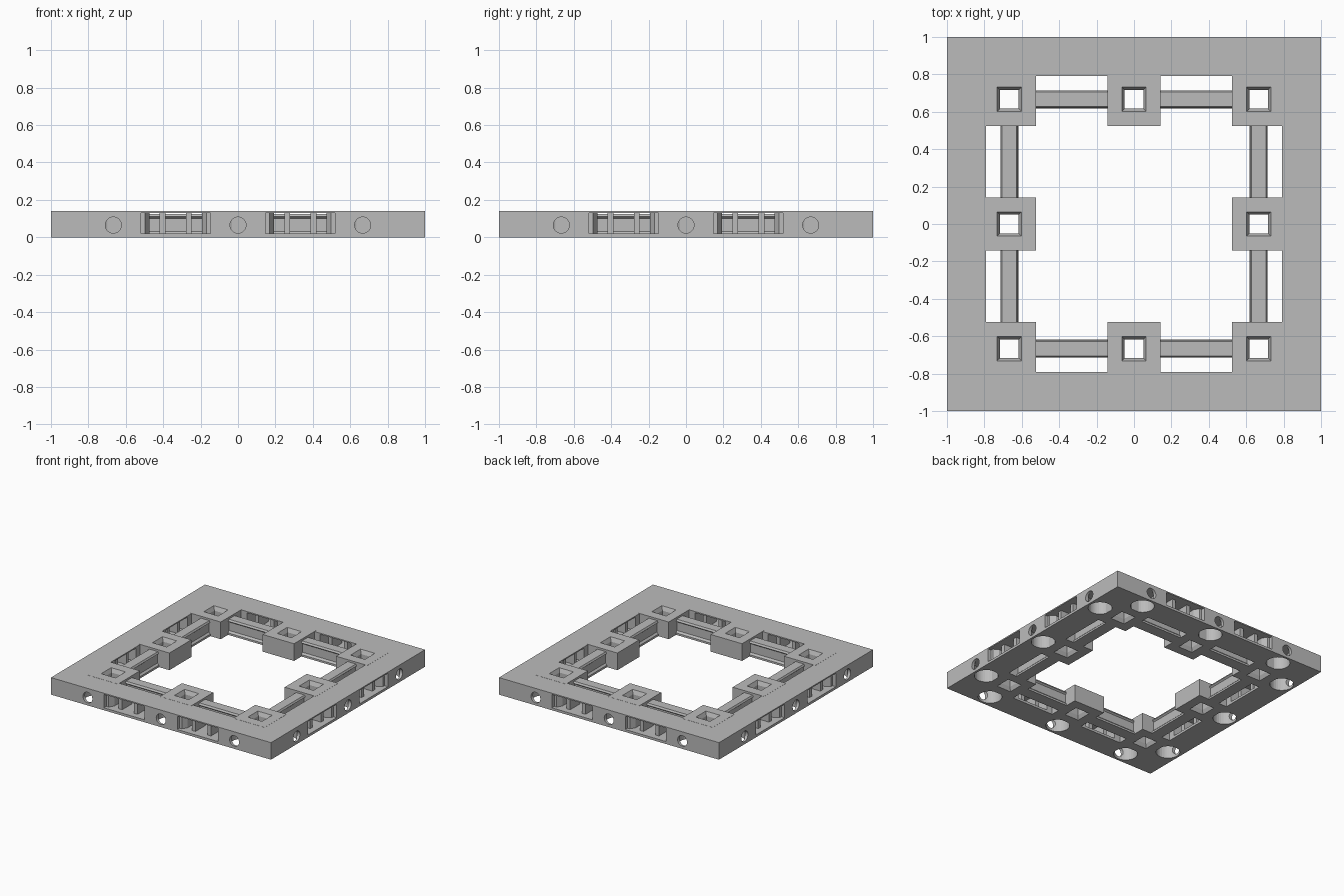
import bpy, bmesh, math
from mathutils import Matrix, Vector

cube = bpy.data.objects.get("Cube")
if cube:
    bpy.data.objects.remove(cube, do_unlink=True)

HEIGHT = 0.14
PITCH = 2 / 3            # spacing of the sockets and side holes
SLOT_X = PITCH / 2       # middle of each clip slot

grey = bpy.data.materials.new("stone_grey")
grey.use_nodes = True
colour = (0.5, 0.5, 0.5, 1)
grey.diffuse_color = colour
grey.node_tree.nodes["Principled BSDF"].inputs["Base Color"].default_value = colour


def finish(name, bm):
    bmesh.ops.recalc_face_normals(bm, faces=bm.faces)
    mesh = bpy.data.meshes.new(name)
    bm.to_mesh(mesh)
    bm.free()
    mesh.materials.append(grey)
    obj = bpy.data.objects.new(name, mesh)
    bpy.context.collection.objects.link(obj)
    return obj


def add_box(bm, lo, hi, turn=Matrix()):
    lo, hi = Vector(lo), Vector(hi)
    place = turn @ Matrix.Translation((lo + hi) / 2) @ Matrix.Diagonal((*(hi - lo), 1))
    bmesh.ops.create_cube(bm, size=1, matrix=place)


def add_prism(bm, points, offset, turn=Matrix()):
    face = bm.faces.new([bm.verts.new(turn @ Vector(p)) for p in points])
    out = bmesh.ops.extrude_face_region(bm, geom=[face])
    moved = [v for v in out["geom"] if isinstance(v, bmesh.types.BMVert)]
    bmesh.ops.translate(bm, verts=moved, vec=turn.to_3x3() @ Vector(offset))


def add_cylinder(bm, radius, depth, matrix):
    bmesh.ops.create_cone(bm, cap_ends=True, segments=32, radius1=radius,
                          radius2=radius, depth=depth, matrix=matrix)


def cut(obj, cutter):
    cutter.hide_render = True
    mod = obj.modifiers.new("cut", "BOOLEAN")
    mod.operation, mod.solver, mod.object = "DIFFERENCE", "EXACT", cutter
    bpy.context.view_layer.objects.active = obj
    bpy.ops.object.modifier_apply(modifier=mod.name)
    bpy.data.objects.remove(cutter, do_unlink=True)


SIDES = [Matrix.Rotation(i * math.pi / 2, 4, "Z") for i in range(4)]

# Square outer frame
bm = bmesh.new()
add_box(bm, (-1, -1, 0), (1, 1, HEIGHT))
frame = finish("outer_frame", bm)
bm = bmesh.new()
add_box(bm, (-0.79, -0.79, -0.1), (0.79, 0.79, 0.3))
cut(frame, finish("centre_cutter", bm))

# Round pockets underneath, side holes and clip slots
pockets, holes, slots = bmesh.new(), bmesh.new(), bmesh.new()
slot_half = [(0.185, -1.05), (0.185, -0.97), (0.165, -0.97), (0.14, -0.93), (0.14, -0.75)]
for turn in SIDES:
    for x in (-PITCH, 0, PITCH):
        add_cylinder(pockets, 0.09, 0.22, turn @ Matrix.Translation((x, -0.893, 0)))
        add_cylinder(holes, 0.043, 0.2,
                     turn @ Matrix.Translation((x, -1, 0.065)) @ Matrix.Rotation(math.pi / 2, 4, "X"))
    for x in (-SLOT_X, SLOT_X):
        outline = [(x + a, y, 0.02) for a, y in slot_half]
        outline += [(x - a, y, 0.02) for a, y in reversed(slot_half)]
        add_prism(slots, outline, (0, 0, 0.11), turn)
for name, cutter in (("pocket_cutter", pockets), ("hole_cutter", holes), ("slot_cutter", slots)):
    cut(frame, finish(name, cutter))

# Two small posts inside each clip slot
bm = bmesh.new()
for turn in SIDES:
    for x in (-SLOT_X, SLOT_X):
        for side in (-0.07, 0.07):
            add_box(bm, (x + side - 0.016, -0.95, 0.015), (x + side + 0.016, -0.82, 0.135), turn)
finish("slot_posts", bm)

# Rails joining the sockets
bm = bmesh.new()
rail_half = [(0.048, 0), (0.048, 0.016), (0.034, 0.03), (0.034, 0.1), (0.046, 0.11), (0.038, 0.125)]
profile = rail_half + [(-y, z) for y, z in reversed(rail_half)]
for turn in SIDES:
    for x in (-SLOT_X, SLOT_X):
        add_prism(bm, [(x - 0.2, y - PITCH, z) for y, z in profile], (0.4, 0, 0), turn)
finish("rails", bm)

# Eight socket blocks, each with a square hole flared at both ends
half = 0.1425
levels = [(half, 0), (half, HEIGHT + 0.001), (0.065, HEIGHT + 0.001),
          (0.05, 0.11), (0.05, 0.03), (0.065, 0)]
bm = bmesh.new()
for cx in (-PITCH, 0, PITCH):
    for cy in (-PITCH, 0, PITCH):
        if cx == 0 and cy == 0:
            continue
        rings = [[bm.verts.new((cx + sx * r, cy + sy * r, z))
                  for sx, sy in ((-1, -1), (1, -1), (1, 1), (-1, 1))] for r, z in levels]
        for a, b in zip(rings, rings[1:] + rings[:1]):
            for i in range(4):
                j = (i + 1) % 4
                bm.faces.new((a[i], a[j], b[j], b[i]))
finish("socket_blocks", bm)
